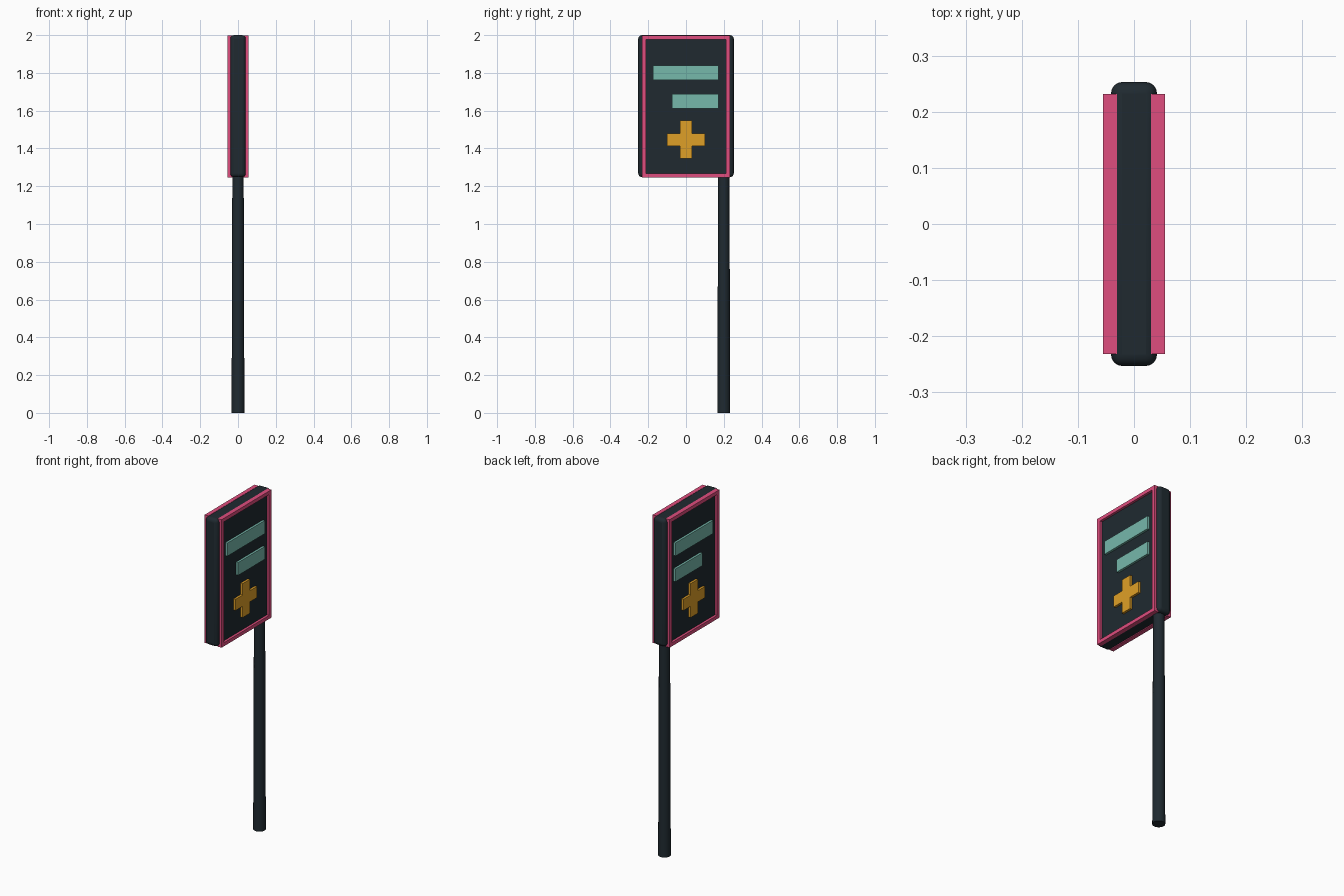
import bpy, bmesh

if "Cube" in bpy.data.objects:
    bpy.data.objects.remove(bpy.data.objects["Cube"])


def mat(name, rgb):
    m = bpy.data.materials.new(name)
    m.diffuse_color = (*rgb, 1)
    m.use_nodes = True
    m.node_tree.nodes["Principled BSDF"].inputs["Base Color"].default_value = m.diffuse_color
    return m


DARK = mat("dark", (0.014, 0.023, 0.03))
PINK = mat("pink", (0.74, 0.075, 0.21))
TEAL = mat("teal", (0.18, 0.48, 0.41))
AMBER = mat("amber", (0.74, 0.35, 0.02))


def smooth(ob):
    bpy.ops.object.select_all(action='DESELECT')
    ob.select_set(True)
    bpy.context.view_layer.objects.active = ob
    bpy.ops.object.shade_smooth_by_angle()


def plate(name, loop, x0, x1, material):
    """Closed slab with a (y, z) outline from x0 to x1, mirrored to the other face."""
    bm = bmesh.new()
    inner = [bm.verts.new((x0, y, z)) for y, z in loop]
    outer = [bm.verts.new((x1, y, z)) for y, z in loop]
    bm.faces.new(inner)
    bm.faces.new(outer)
    n = len(loop)
    for i in range(n):
        j = (i + 1) % n
        bm.faces.new((inner[i], inner[j], outer[j], outer[i]))
    bmesh.ops.recalc_face_normals(bm, faces=bm.faces)
    me = bpy.data.meshes.new(name)
    bm.to_mesh(me)
    bm.free()
    me.materials.append(material)
    ob = bpy.data.objects.new(name, me)
    bpy.context.collection.objects.link(ob)
    ob.modifiers.new("both_faces", 'MIRROR')
    return ob


def rect(y0, y1, z0, z1):
    return [(y0, z0), (y1, z0), (y1, z1), (y0, z1)]


# Rounded sign panel
bpy.ops.mesh.primitive_cube_add(size=1, location=(0, 0, 1.624))
panel = bpy.context.object
panel.name = "sign_panel"
panel.scale = (0.082, 0.506, 0.752)
bpy.ops.object.transform_apply(location=False, rotation=False, scale=True)
bev = panel.modifiers.new("rounding", 'BEVEL')
bev.width, bev.segments = 0.02, 4
panel.data.materials.append(DARK)
smooth(panel)

# Slightly tapered pole, set to one side
bpy.ops.mesh.primitive_cone_add(vertices=24, radius1=0.034, radius2=0.030,
                                depth=1.28, location=(0, 0.2, 0.64))
pole = bpy.context.object
pole.name = "pole"
pole.data.materials.append(DARK)
smooth(pole)

# Raised border on both faces
Y, B, T, W = 0.232, 1.246, 1.999, 0.021
plate("border_top", rect(-Y, Y, T - W, T), 0.03, 0.055, PINK)
plate("border_bottom", rect(-Y, Y, B, B + W), 0.03, 0.055, PINK)
for side, s in (("left", -1), ("right", 1)):
    a, b = sorted((s * Y, s * (Y - W)))
    plate("border_" + side, rect(a, b, B + W, T - W), 0.03, 0.055, PINK)

# Raised information bars
plate("long_bar", rect(-0.175, 0.173, 1.763, 1.84), 0.03, 0.054, TEAL)
plate("short_bar", rect(-0.075, 0.173, 1.612, 1.687), 0.03, 0.054, TEAL)

# Raised cross: one arm end rotated four times
a, r = 0.033, 0.1
cross = []
arm = [(r, -a), (r, a), (a, a)]
for _ in range(4):
    cross += [(y, z + 1.447) for y, z in arm]
    arm = [(-z, y) for y, z in arm]
plate("cross", cross, 0.03, 0.054, AMBER)
